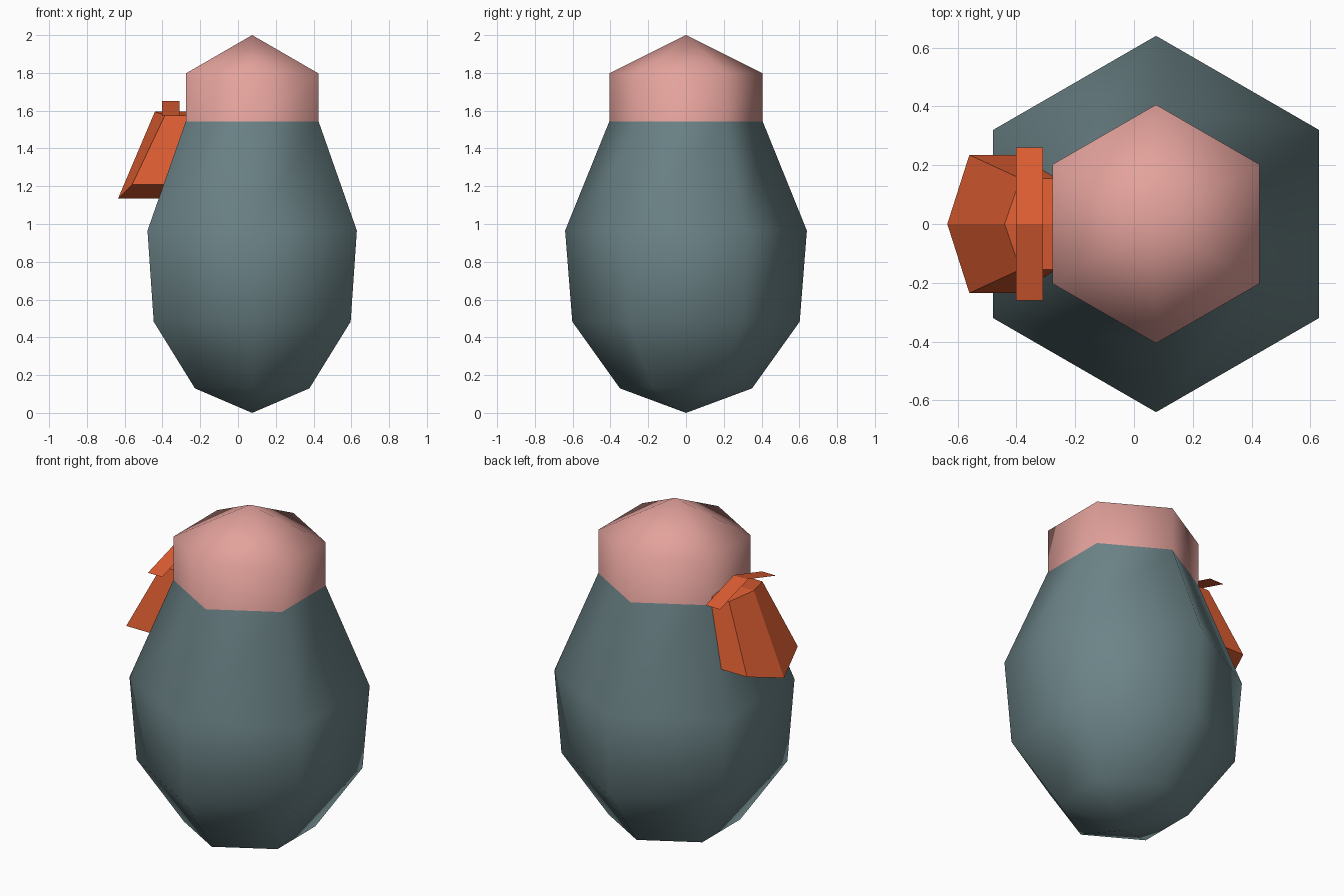
import bpy, bmesh, math

if "Cube" in bpy.data.objects:
    bpy.data.objects.remove(bpy.data.objects["Cube"])

CX = 0.075  # axis of the turned body


def material(name, rgb):
    m = bpy.data.materials.new(name)
    m.diffuse_color = (*rgb, 1)
    m.use_nodes = True
    m.node_tree.nodes["Principled BSDF"].inputs["Base Color"].default_value = m.diffuse_color
    return m


def new_object(name, verts, faces, mats, fix_normals=True):
    me = bpy.data.meshes.new(name)
    me.from_pydata(verts, [], faces)
    for m in mats:
        me.materials.append(m)
    if fix_normals:
        bm = bmesh.new()
        bm.from_mesh(me)
        bmesh.ops.recalc_face_normals(bm, faces=bm.faces)
        bm.to_mesh(me)
        bm.free()
    ob = bpy.data.objects.new(name, me)
    bpy.context.collection.objects.link(ob)
    return ob


slate = material("slate_green", (0.15, 0.23, 0.245))
pink = material("pale_pink", (0.77, 0.36, 0.33))
orange = material("burnt_orange", (0.72, 0.11, 0.032))

# Six-sided body with domed cap: rings of (radius, height) between two poles
N = 6
rings = [(0.35, 0.13), (0.602, 0.483), (0.64, 0.965), (0.406, 1.543), (0.406, 1.797)]
verts = [(CX, 0, 0)]
for r, z in rings:
    for i in range(N):
        a = math.radians(30 + 60 * i)
        verts.append((CX + r * math.cos(a), r * math.sin(a), z))
verts.append((CX, 0, 2.0))
top = len(verts) - 1
faces = []
for i in range(N):
    j = (i + 1) % N
    faces.append((0, 1 + j, 1 + i))
    for k in range(len(rings) - 1):
        b = 1 + k * N
        faces.append((b + i, b + j, b + N + j, b + N + i))
    b = top - N
    faces.append((b + i, b + j, top))
body = new_object("body_and_cap", verts, faces, [slate, pink])
for p in body.data.polygons:
    p.use_smooth = True
    p.material_index = 1 if p.center.z > 1.543 else 0

# Tapered side pouch with a ridged front, running into the body
low = [(-0.37, 0.235, 1.21), (-0.56, 0.235, 1.21), (-0.635, 0, 1.135),
       (-0.56, -0.235, 1.21), (-0.37, -0.235, 1.21), (-0.37, 0, 1.135)]
high = [(-0.25, 0.155, 1.575), (-0.387, 0.155, 1.575), (-0.44, 0, 1.595),
        (-0.387, -0.155, 1.575), (-0.25, -0.155, 1.575), (-0.25, 0, 1.595)]
faces = [(i, (i + 1) % 6, (i + 1) % 6 + 6, i + 6) for i in range(6)]
for o in (0, 6):  # folded underside and top
    faces += [(o, o + 1, o + 2, o + 5), (o + 5, o + 2, o + 3, o + 4)]
new_object("side_pouch", low + high, faces, [orange])

# Thin folded flap above the pouch
strip = [(x, y, z) for y, z in ((-0.26, 1.573), (0, 1.651), (0.26, 1.573))
         for x in (-0.402, -0.31)]
new_object("pouch_flap", strip, [(0, 1, 3, 2), (2, 3, 5, 4)], [orange], False)
